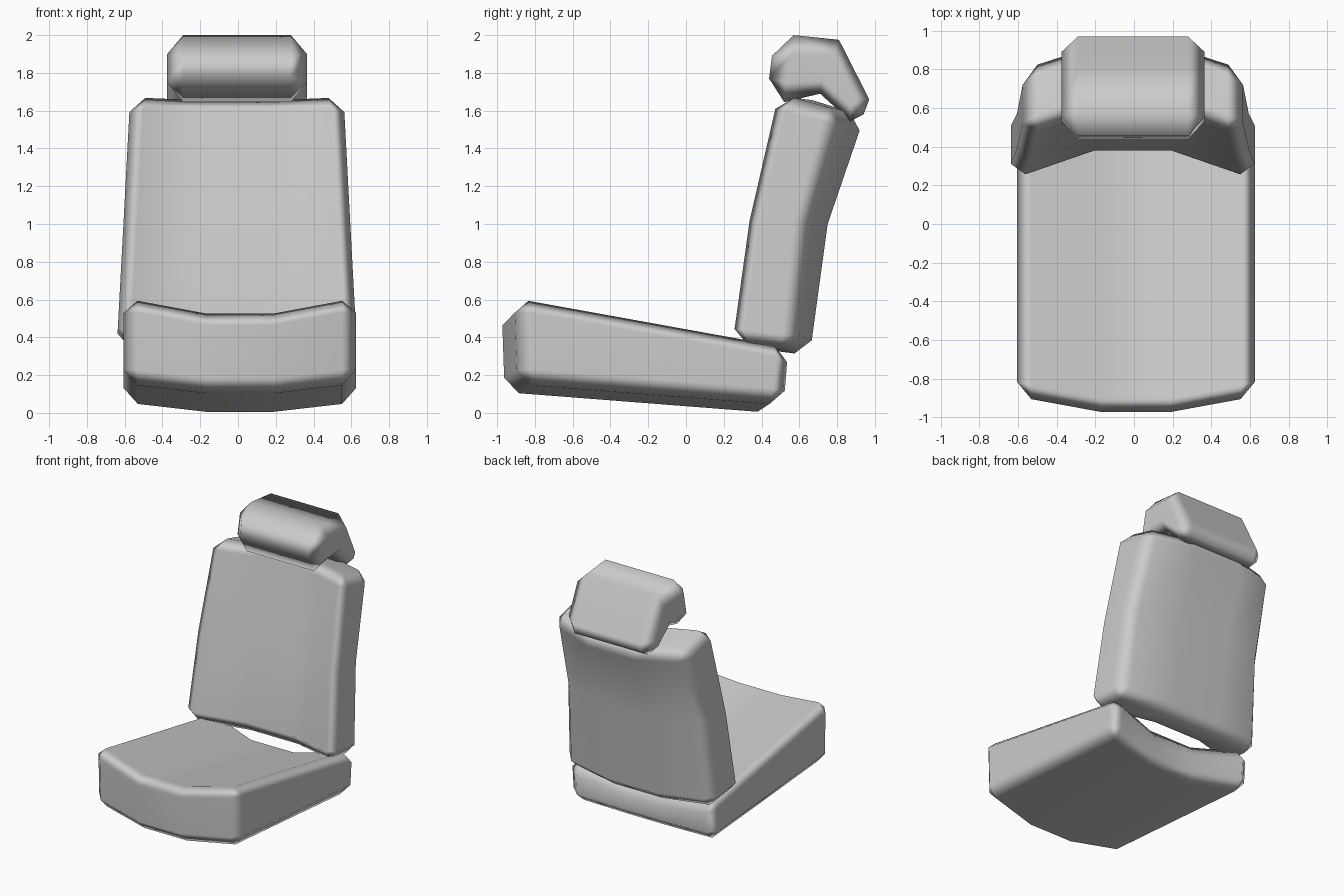
import bpy, bmesh

if "Cube" in bpy.data.objects:
    bpy.data.objects.remove(bpy.data.objects["Cube"])


def loft(name, half, shift=0.0, bevel=0.0):
    """Skin matching cross-sections from the middle out to +x, mirrored to -x."""
    sections = [[(-x, y, z) for x, y, z in s] for s in reversed(half)] + half
    bm = bmesh.new()
    rings = [[bm.verts.new((x + shift, y, z)) for x, y, z in s] for s in sections]
    n = len(rings[0])
    for a, b in zip(rings, rings[1:]):
        for i in range(n):
            j = (i + 1) % n
            bm.faces.new((a[i], a[j], b[j], b[i]))
    bm.faces.new(rings[0])
    bm.faces.new(rings[-1])
    bmesh.ops.remove_doubles(bm, verts=bm.verts, dist=0.001)
    bmesh.ops.recalc_face_normals(bm, faces=bm.faces)
    for f in bm.faces:
        f.smooth = True
    mesh = bpy.data.meshes.new(name)
    bm.to_mesh(mesh)
    bm.free()
    ob = bpy.data.objects.new(name, mesh)
    bpy.context.collection.objects.link(ob)
    if bevel:
        m = ob.modifiers.new("chamfer", 'BEVEL')
        m.width = bevel
        m.segments = 1
        m.limit_method = 'ANGLE'
        m.angle_limit = 0.7
    w = ob.modifiers.new("flat_faces", 'WEIGHTED_NORMAL')
    w.weight = 80
    return ob


def at(x, profile):
    return [(x, y, z) for y, z in profile]


# Seat cushion: dished in the middle, bowed forward, chamfered edges
loft("seat_cushion", [
    at(0.18, [(-0.96, 0.11), (-0.975, 0.54), (0.475, 0.27), (0.455, 0.0)]),
    at(0.615, [(-0.88, 0.16), (-0.895, 0.62), (0.555, 0.36), (0.53, 0.05)]),
], shift=0.01, bevel=0.075)

# Backrest: tapers upward, leans back with a bend, middle set back from the wings
loft("backrest", [
    at(0.2, [(0.37, 0.34), (0.45, 1.0), (0.59, 1.68),
             (0.945, 1.57), (0.75, 1.0), (0.655, 0.305)]),
    [(0.635, 0.22, 0.37), (0.60, 0.31, 1.02), (0.565, 0.465, 1.69),
     (0.82, 1.60), (0.65, 1.0), (0.58, 0.33)][:3] +
    [(0.565, 0.82, 1.60), (0.60, 0.65, 1.0), (0.635, 0.58, 0.33)],
], shift=-0.006, bevel=0.08)

# Headrest: bean-shaped profile with narrowed ends
loft("headrest", [
    at(0.285, [(0.44, 1.77), (0.455, 1.89), (0.57, 2.0), (0.81, 1.975), (0.97, 1.66),
               (0.94, 1.58), (0.87, 1.545), (0.71, 1.69), (0.52, 1.645)]),
    at(0.37, [(0.53, 1.75), (0.56, 1.90), (0.56, 1.90), (0.785, 1.895), (0.89, 1.67),
              (0.87, 1.63), (0.87, 1.63), (0.72, 1.76), (0.53, 1.75)]),
], shift=-0.005)
